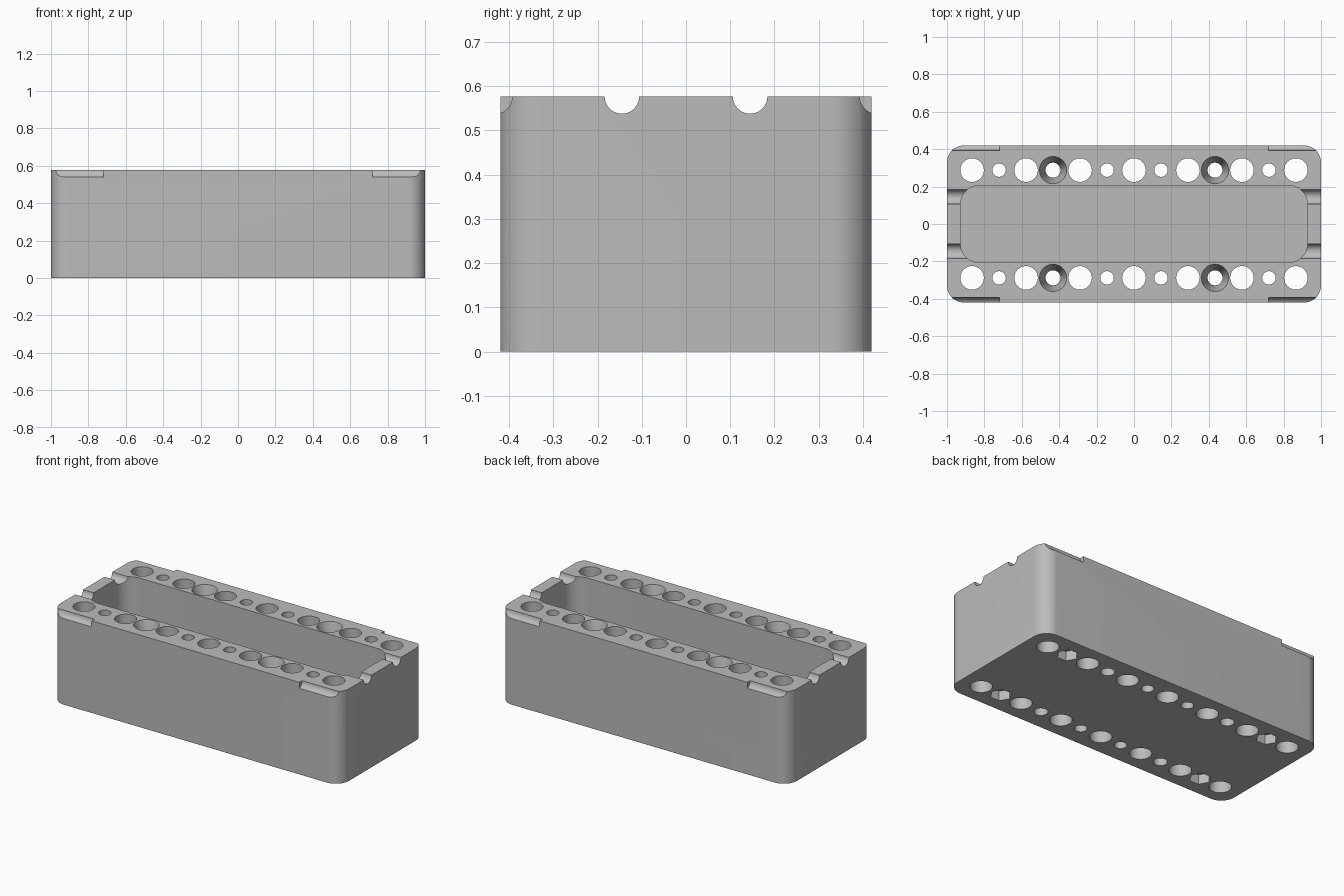
import bpy, bmesh, math

default = bpy.data.objects.get("Cube")
if default:
    bpy.data.objects.remove(default, do_unlink=True)

HEIGHT, HALF_X, HALF_Y = 0.577, 1.0, 0.42
PITCH, ROW_Y = 0.1443, 0.288

grey = bpy.data.materials.new("light grey")
grey.use_nodes = True
colour = (0.5, 0.5, 0.5, 1)
grey.diffuse_color = colour
grey.node_tree.nodes["Principled BSDF"].inputs["Base Color"].default_value = colour


def make_object(name, bm):
    bmesh.ops.recalc_face_normals(bm, faces=bm.faces)
    mesh = bpy.data.meshes.new(name)
    bm.to_mesh(mesh)
    bm.free()
    mesh.materials.append(grey)
    obj = bpy.data.objects.new(name, mesh)
    bpy.context.collection.objects.link(obj)
    return obj


def rounded_prism(bm, hx, hy, r, z0, z1, steps=12):
    """Upright box with rounded vertical edges."""
    points = []
    for q, (sx, sy) in enumerate([(1, 1), (-1, 1), (-1, -1), (1, -1)]):
        for i in range(steps + 1):
            a = math.pi / 2 * (q + i / steps)
            points.append((sx * (hx - r) + r * math.cos(a), sy * (hy - r) + r * math.sin(a)))
    lower = [bm.verts.new((x, y, z0)) for x, y in points]
    upper = [bm.verts.new((x, y, z1)) for x, y in points]
    bm.faces.new(lower)
    bm.faces.new(upper)
    for i in range(len(points)):
        j = (i + 1) % len(points)
        bm.faces.new((lower[i], lower[j], upper[j], upper[i]))


def lathe(bm, centre, profile, sides=40, along_x=False):
    """Solid of revolution from (radius, position) pairs."""
    rings = []
    for r, h in profile:
        ring = []
        for i in range(sides):
            a = math.tau * i / sides
            u, v = r * math.cos(a), r * math.sin(a)
            offset = (h, u, v) if along_x else (u, v, h)
            ring.append(bm.verts.new([c + o for c, o in zip(centre, offset)]))
        rings.append(ring)
    bm.faces.new(rings[0])
    bm.faces.new(rings[-1])
    for a, b in zip(rings, rings[1:]):
        for i in range(sides):
            j = (i + 1) % sides
            bm.faces.new((a[i], a[j], b[j], b[i]))


# Outer block
bm = bmesh.new()
rounded_prism(bm, HALF_X, HALF_Y, 0.09, 0, HEIGHT)
block = make_object("box_body", bm)

# Inner compartment
cavity = bmesh.new()
rounded_prism(cavity, 0.927, 0.206, 0.1, 0.073, HEIGHT + 0.1)

# Two rows of magnet holes, screw holes and nut pockets
holes, nuts = bmesh.new(), bmesh.new()
for y in (-ROW_Y, ROW_Y):
    for i in range(-6, 7):
        spot = (i * PITCH, y, 0)
        if abs(i) == 3:
            profile = [(0.04, -0.1), (0.04, HEIGHT - 0.12), (0.073, HEIGHT), (0.073, HEIGHT + 0.1)]
        else:
            r = 0.036 if i % 2 else 0.063
            profile = [(r, -0.1), (r, HEIGHT + 0.1)]
        lathe(holes, spot, profile)
        if abs(i) == 5:
            lathe(nuts, spot, [(0.062, -0.1), (0.062, 0.06)], sides=6)

# Grooves over the end walls and finger notches on the long edges
grooves = bmesh.new()
for side in (-1, 1):
    lathe(grooves, (0, side * 0.145, HEIGHT), [(0.039, -1.1), (0.039, 1.1)], along_x=True)
    for end in (-1, 1):
        lathe(grooves, (end * 0.92, side * 0.433, HEIGHT), [(0.04, -0.2), (0.04, 0.2)], along_x=True)

# Cut everything out of the block
cutters = []
for name, cut in (("cavity", cavity), ("holes", holes), ("nut_pockets", nuts), ("grooves", grooves)):
    cutter = make_object(name + "_cutter", cut)
    cutter.hide_render = True
    modifier = block.modifiers.new(name, "BOOLEAN")
    modifier.operation = "DIFFERENCE"
    modifier.solver = "EXACT"
    modifier.object = cutter
    cutters.append(cutter)

bpy.ops.object.select_all(action="DESELECT")
block.select_set(True)
bpy.context.view_layer.objects.active = block
for modifier in list(block.modifiers):
    bpy.ops.object.modifier_apply(modifier=modifier.name)
for cutter in cutters:
    bpy.data.objects.remove(cutter, do_unlink=True)
bpy.ops.object.shade_smooth_by_angle(angle=math.radians(30))
